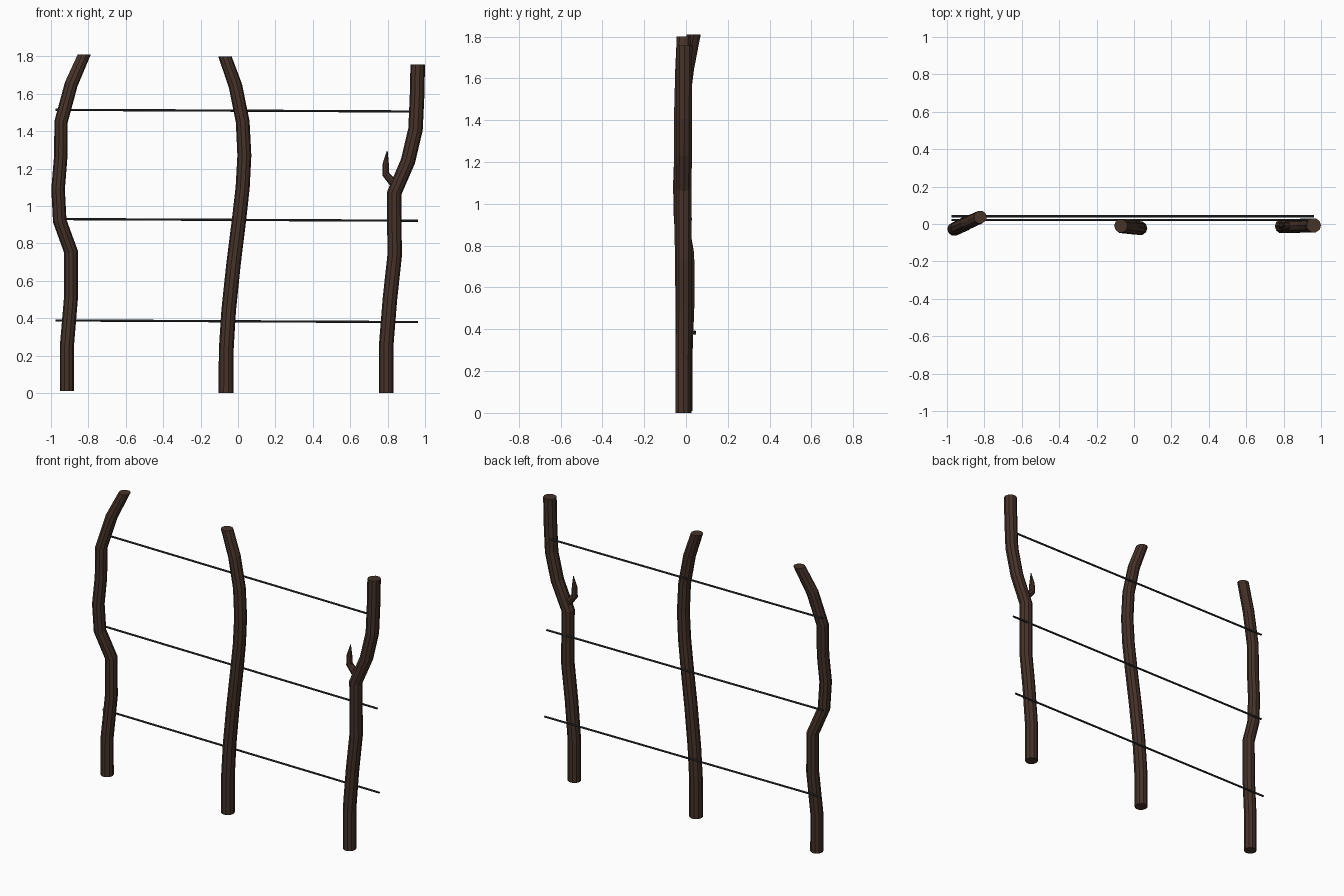
import bpy, bmesh, math
from mathutils import Vector

if "Cube" in bpy.data.objects:
    bpy.data.objects.remove(bpy.data.objects["Cube"])


def material(name, rgb):
    m = bpy.data.materials.new(name)
    m.diffuse_color = (*rgb, 1)
    m.use_nodes = True
    m.node_tree.nodes["Principled BSDF"].inputs["Base Color"].default_value = m.diffuse_color
    return m


bark = material("bark", (0.06, 0.032, 0.022))
steel = material("wire", (0.035, 0.037, 0.04))


def sweep(name, path, radii, sides, mat, level_ends=False):
    """Flat-faced tube along a path, capped at both ends."""
    pts = [Vector(p) for p in path]
    bm = bmesh.new()
    rings = []
    last = len(pts) - 1
    for i, p in enumerate(pts):
        t = Vector((0, 0, 0))
        if i > 0:
            t += (p - pts[i - 1]).normalized()
        if i < last:
            t += (pts[i + 1] - p).normalized()
        if level_ends and i in (0, last):
            t = Vector((0, 0, 1))
        t.normalize()
        u = Vector((0, 1, 0)).cross(t).normalized()
        v = t.cross(u)
        ring = []
        for k in range(sides):
            a = 2 * math.pi * k / sides
            ring.append(bm.verts.new(p + radii[i] * (math.cos(a) * u + math.sin(a) * v)))
        rings.append(ring)
    for a, b in zip(rings, rings[1:]):
        for k in range(sides):
            n = (k + 1) % sides
            bm.faces.new((a[k], a[n], b[n], b[k]))
    bm.faces.new(rings[0][::-1])
    bm.faces.new(rings[-1])
    bmesh.ops.recalc_face_normals(bm, faces=bm.faces)
    me = bpy.data.meshes.new(name)
    bm.to_mesh(me)
    bm.free()
    me.materials.append(mat)
    ob = bpy.data.objects.new(name, me)
    bpy.context.collection.objects.link(ob)
    return ob


def post(name, xz, y_of_x, r0, r1):
    n = len(xz) - 1
    path = [(x, y_of_x(x), z) for x, z in xz]
    radii = [r0 + (r1 - r0) * i / n for i in range(n + 1)]
    return sweep(name, path, radii, 10, bark, True)


# crooked posts, each bent within its own vertical plane
post("left_post",
     [(-.915, .01), (-.915, .25), (-.893, .51), (-.893, .755), (-.953, .92),
      (-.962, 1.09), (-.948, 1.26), (-.946, 1.45), (-.892, 1.65), (-.822, 1.81)],
     lambda x: .037 + .46 * (x + .822), .038, .035)
post("middle_post",
     [(-.064, 0), (-.063, .23), (-.05, .44), (-.024, .69), (.006, .93),
      (.025, 1.1), (.034, 1.27), (.025, 1.45), (-.013, 1.64), (-.07, 1.8)],
     lambda x: -.01 - .12 * (x + .07), .04, .036)
post("right_post",
     [(.792, 0), (.792, .25), (.812, .5), (.837, .73), (.836, 1.07),
      (.909, 1.24), (.949, 1.41), (.957, 1.58), (.961, 1.757)],
     lambda x: -.012 + .03 * (x - .8), .039, .039)

# broken twig on the right post
sweep("twig",
      [(.86, -.01, 1.09), (.825, -.01, 1.13), (.79, -.01, 1.17), (.79, -.01, 1.23), (.798, -.01, 1.295)],
      [.024, .022, .02, .016, .002], 8, bark)

# three wires behind the posts
for name, y, zl, zr in (("lower_wire", .042, .388, .379),
                        ("middle_wire", .022, .93, .921),
                        ("upper_wire", .022, 1.514, 1.505)):
    sweep(name, [(-.977, y, zl), (.963, y, zr)], [.006, .006], 8, steel)
